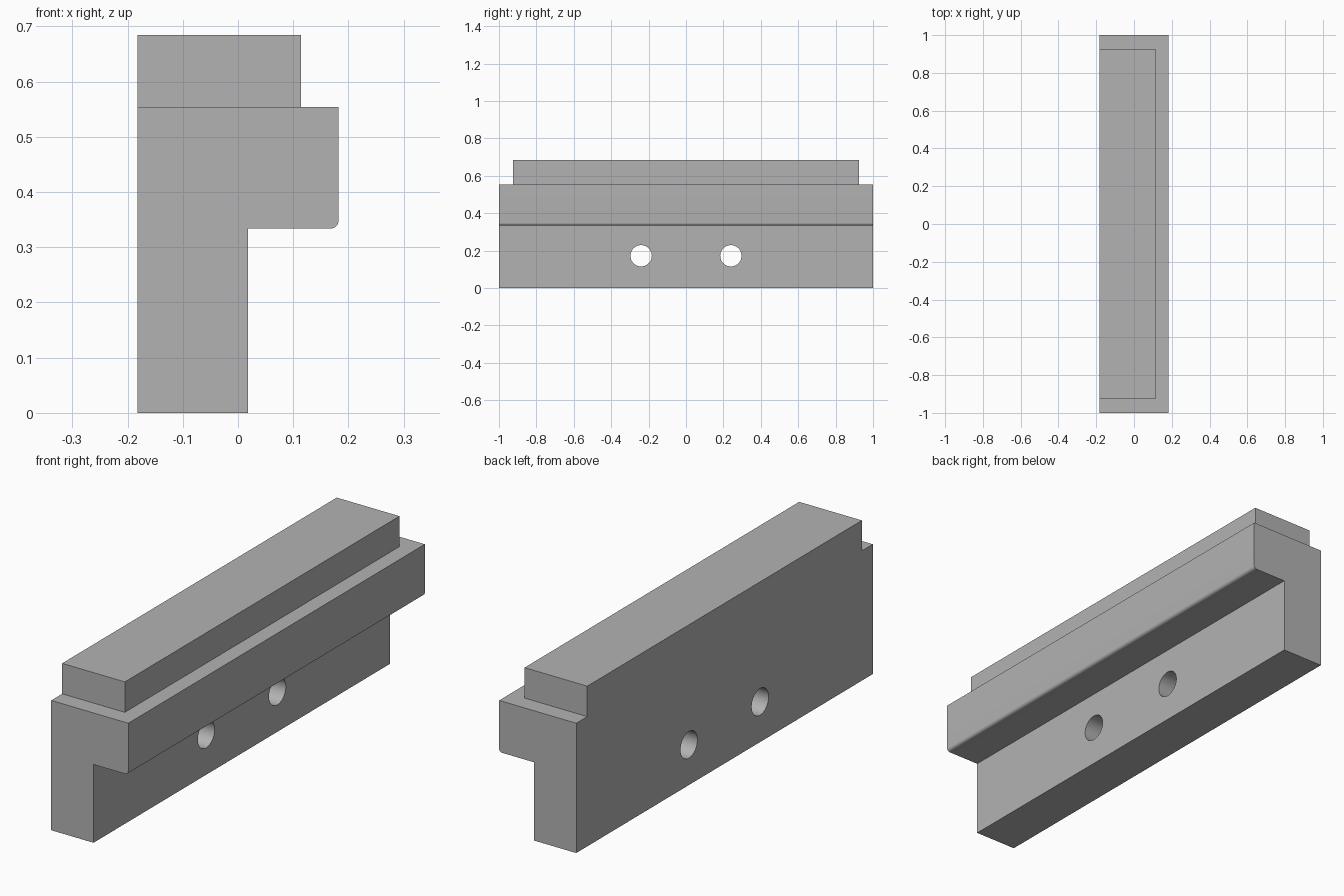
import bpy
import bmesh
import math
from mathutils import Matrix

cube = bpy.data.objects.get("Cube")
if cube:
    bpy.data.objects.remove(cube, do_unlink=True)

grey = bpy.data.materials.new("plain grey")
grey.use_nodes = True
colour = (0.45, 0.45, 0.45, 1)
grey.diffuse_color = colour
grey.node_tree.nodes["Principled BSDF"].inputs["Base Color"].default_value = colour

BACK, STEM, LIP = -0.182, 0.018, 0.182
LEDGE, SHOULDER, TOP = 0.334, 0.554, 0.684
FILLET = 0.014


def add_object(name, bm):
    bmesh.ops.recalc_face_normals(bm, faces=bm.faces)
    mesh = bpy.data.meshes.new(name)
    bm.to_mesh(mesh)
    bm.free()
    mesh.materials.append(grey)
    obj = bpy.data.objects.new(name, mesh)
    bpy.context.collection.objects.link(obj)
    return obj


def extrude_profile(name, points, half_length):
    """Extrude an x-z outline along y, centred on the origin."""
    bm = bmesh.new()
    face = bm.faces.new([bm.verts.new((x, -half_length, z)) for x, z in points])
    result = bmesh.ops.extrude_face_region(bm, geom=[face], use_keep_orig=True)
    verts = [v for v in result["geom"] if isinstance(v, bmesh.types.BMVert)]
    bmesh.ops.translate(bm, verts=verts, vec=(0, 2 * half_length, 0))
    return add_object(name, bm)


def combine(target, other, operation):
    """Apply a boolean and remove the helper."""
    mod = target.modifiers.new(operation.title(), "BOOLEAN")
    mod.operation = operation
    mod.solver = "EXACT"
    mod.object = other
    bpy.context.view_layer.objects.active = target
    bpy.ops.object.modifier_apply(modifier=mod.name)
    bpy.data.objects.remove(other, do_unlink=True)


# Main bar: a stem with an overhanging lip, rounded along its lower edge
corner = [(LIP - FILLET + FILLET * math.sin(a), LEDGE + FILLET - FILLET * math.cos(a))
          for a in (math.pi / 2 * i / 8 for i in range(9))]
outline = [(BACK, 0), (STEM, 0), (STEM, LEDGE), *corner, (LIP, SHOULDER), (BACK, SHOULDER)]
bar = extrude_profile("jaw_bar", outline, 1.0)

# Raised strip on top, flush with the back
ridge_outline = [(BACK, LEDGE + 0.1), (0.114, LEDGE + 0.1), (0.114, TOP), (BACK, TOP)]
combine(bar, extrude_profile("top_ridge", ridge_outline, 0.926), "UNION")

# Two bolt holes straight through the stem
for side in (-1, 1):
    bm = bmesh.new()
    bmesh.ops.create_cone(
        bm, cap_ends=True, segments=48, radius1=0.057, radius2=0.057, depth=1,
        matrix=Matrix.Translation((0, side * 0.24, 0.172)) @ Matrix.Rotation(math.pi / 2, 4, "Y"))
    combine(bar, add_object("hole_cutter", bm), "DIFFERENCE")

# Smooth the fillet and holes, keep the edges crisp
bpy.ops.object.select_all(action="DESELECT")
bar.select_set(True)
bpy.context.view_layer.objects.active = bar
bpy.ops.object.shade_smooth_by_angle(angle=math.radians(30))
